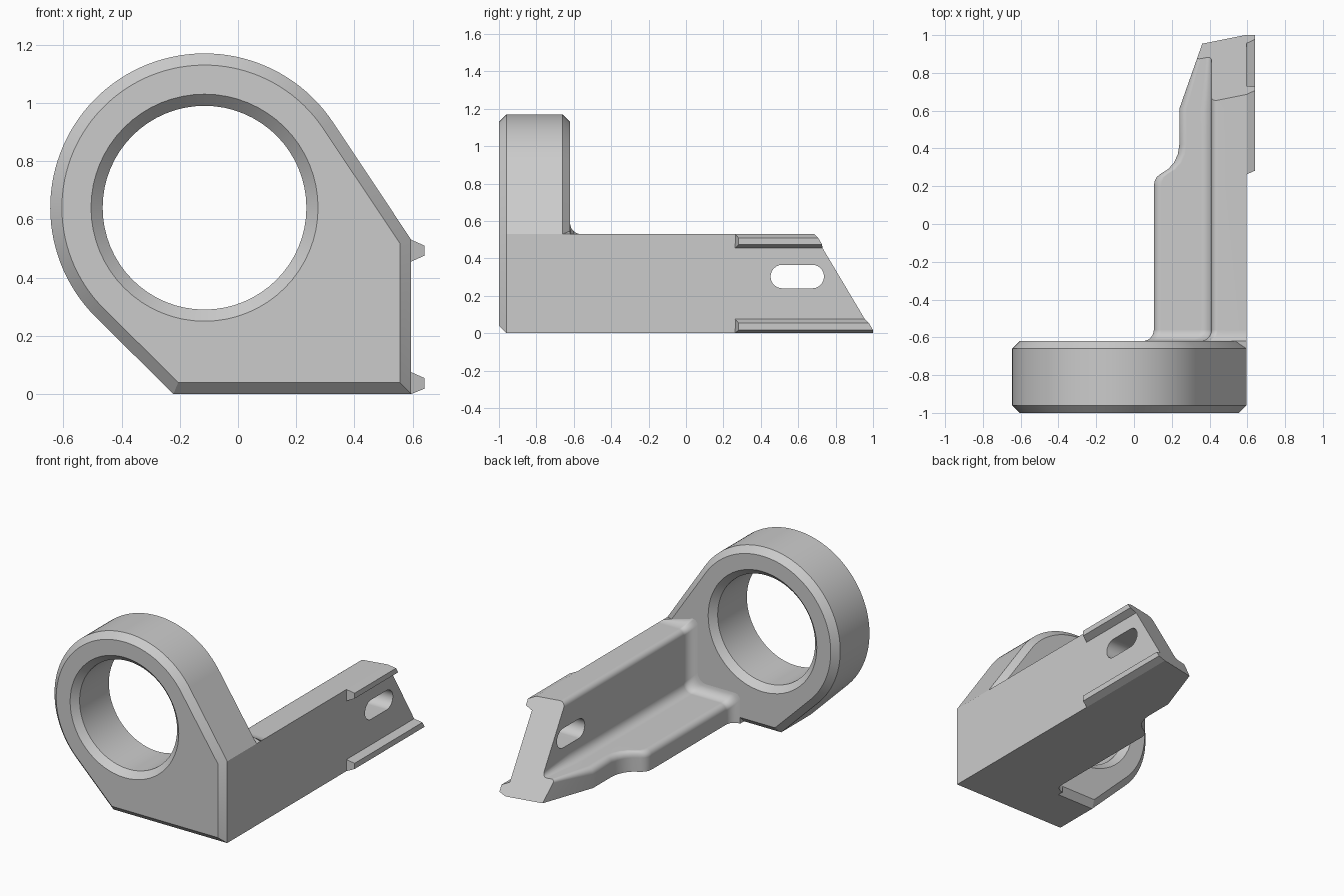
import bpy, bmesh, math
from mathutils import Vector

if "Cube" in bpy.data.objects:
    bpy.data.objects.remove(bpy.data.objects["Cube"])

grey = bpy.data.materials.new("light grey")
grey.diffuse_color = (0.6, 0.6, 0.6, 1)
grey.use_nodes = True
grey.node_tree.nodes["Principled BSDF"].inputs["Base Color"].default_value = grey.diffuse_color

RING_X, RING_Z = -0.115, 0.64      # bore axis
FLANGE = 0.13                      # thickness of the bottom flange


def arc(cx, cz, r, a0, a1, n=6):
    return [(cx + r * math.cos(math.radians(a0 + (a1 - a0) * i / n)),
             cz + r * math.sin(math.radians(a0 + (a1 - a0) * i / n)))
            for i in range(n + 1)]


def loft(name, sections, end_cut=False):
    """Solid through matching closed loops; optionally trimmed by the slanted end plane."""
    bm = bmesh.new()
    loops = [[bm.verts.new(p) for p in s] for s in sections]
    n = len(loops[0])
    for a, b in zip(loops, loops[1:]):
        for i in range(n):
            j = (i + 1) % n
            bm.faces.new((a[i], a[j], b[j], b[i]))
    bm.faces.new(loops[0])
    bm.faces.new(loops[-1])
    if end_cut:
        # plane: y = 1.01 - 0.595 z - 0.2 (0.64 - x)
        bmesh.ops.bisect_plane(bm, geom=bm.verts[:] + bm.edges[:] + bm.faces[:],
                               plane_co=(0.64, 1.01, 0),
                               plane_no=Vector((-0.2, 1, 0.595)).normalized(),
                               clear_outer=True)
        bmesh.ops.holes_fill(bm, edges=bm.edges[:], sides=0)
    bmesh.ops.recalc_face_normals(bm, faces=bm.faces[:])
    me = bpy.data.meshes.new(name)
    bm.to_mesh(me)
    bm.free()
    ob = bpy.data.objects.new(name, me)
    bpy.context.collection.objects.link(ob)
    me.materials.append(grey)
    return ob


def activate(ob):
    bpy.ops.object.select_all(action='DESELECT')
    ob.select_set(True)
    bpy.context.view_layer.objects.active = ob


def cut(ob, cutter):
    activate(ob)
    m = ob.modifiers.new("cut", 'BOOLEAN')
    m.operation = 'DIFFERENCE'
    m.solver = 'EXACT'
    m.object = cutter
    bpy.ops.object.modifier_apply(modifier=m.name)
    bpy.data.objects.remove(cutter)


def smooth(ob):
    activate(ob)
    bpy.ops.object.shade_smooth_by_angle(angle=math.radians(30))
    m = ob.modifiers.new("even shading", 'WEIGHTED_NORMAL')
    m.keep_sharp = True


# --- ring plate: round head with tangent sides down to a square foot
def tangent_angle(r, p, side):
    dx, dz = p[0] - RING_X, p[1] - RING_Z
    return math.degrees(math.atan2(dz, dx) + side * math.acos(r / math.hypot(dx, dz)))


def plate_outline(r, right, bottom_right, bottom_left):
    a0 = tangent_angle(r, right, 1)
    a1 = tangent_angle(r, bottom_left, -1) % 360
    return arc(RING_X, RING_Z, r, a0, a1, 64) + [bottom_left, bottom_right, right]


full = plate_outline(0.53, (0.595, 0.53), (0.595, 0), (-0.222, 0))
inset = plate_outline(0.49, (0.556, 0.518), (0.556, 0.04), (-0.205, 0.04))
plate = loft("ring_plate", [[(x, y, z) for x, z in o] for o, y in
                            ((inset, -1), (full, -0.96), (full, -0.66), (inset, -0.62))])

# bore with a chamfer at both mouths
bore = loft("bore_cutter", [[(x, y, z) for x, z in arc(RING_X, RING_Z, r, 0, 354.375, 63)]
                            for y, r in ((-1.02, 0.41), (-0.96, 0.35), (-0.66, 0.35), (-0.60, 0.41))])
cut(plate, bore)
smooth(plate)


# --- arm: L-shaped section swept along y, flaring into the plate
def arm_section(y, xl, f=0):
    zt, xw, zf, xl = 0.53 + f, 0.41 - f, FLANGE + f, xl - f
    w = xw - xl
    re, rf = min(0.04, 0.4 * w), min(0.06, 0.5 * w)
    pts = [(0.595, 0), (0.595, 0.53)]
    pts += arc(xw + 0.035, zt - 0.035, 0.035, 90, 180)      # wall top edge
    pts += arc(xw - rf, zf + rf, rf, 0, -90)                # wall to flange fillet
    pts += arc(xl + re, zf - re, re, 90, 180)               # flange edge
    pts += [(xl, 0)]
    return [(x, y, z) for x, z in pts]


R = 0.06
sections = [arm_section(-0.69, 0.105, R)]
for i in range(7):
    a = math.radians(90 * i / 6)
    sections.append(arm_section(-0.62 + R * (1 - math.cos(a)), 0.105, R * (1 - math.sin(a))))
# flange edge: wide, then an S-curve step, then a taper
for xl, y in ((0.105, 0.2), (0.109, 0.225), (0.12, 0.248), (0.14, 0.265), (0.18, 0.29),
              (0.212, 0.325), (0.232, 0.37), (0.24, 0.42), (0.24, 0.61), (0.395, 1.05)):
    sections.append(arm_section(y, xl))
arm = loft("arm", sections, end_cut=True)

# rounded slot through the wall
slot = arc(0.675, 0.303, 0.063, -90, 90, 12) + arc(0.515, 0.303, 0.063, 90, 270, 12)
cut(arm, loft("slot_cutter", [[(x, y, z) for y, z in slot] for x in (0.2, 0.8)]))
smooth(arm)

# --- guide rails on the outer face of the wall
for name, z0, z1, t0, t1 in (("upper_rail", 0.455, 0.53, 0.475, 0.51),
                             ("lower_rail", 0.0, 0.075, 0.018, 0.055)):
    rail = loft(name, [[(0.585, y, z0), (0.595, y, z0), (0.64, y + dy, t0),
                        (0.64, y + dy, t1), (0.595, y, z1), (0.585, y, z1)]
                       for y, dy in ((0.262, 0.02), (1.1, 0))], end_cut=True)
